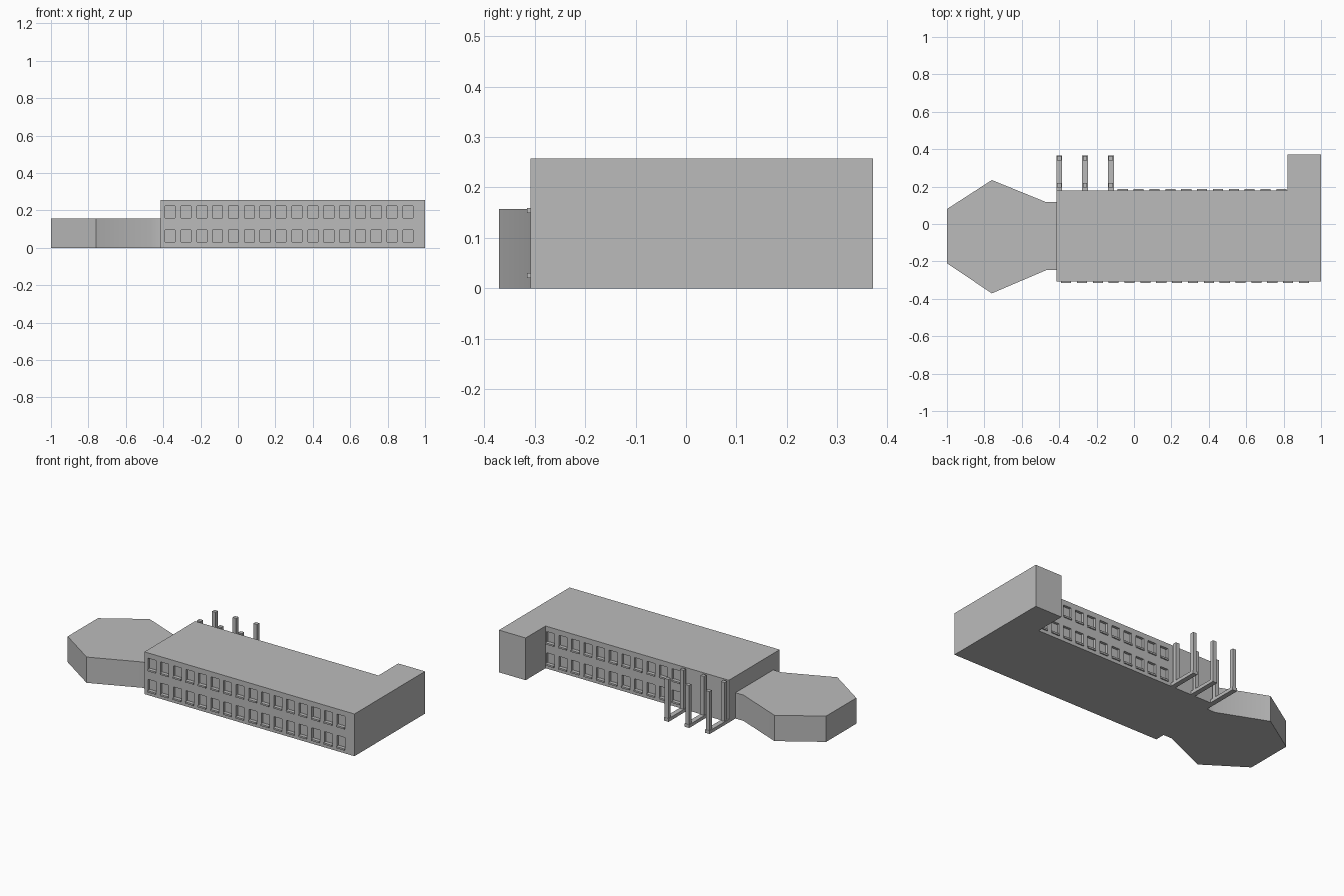
import bpy
import bmesh
import math

cube = bpy.data.objects.get("Cube")
if cube:
    bpy.data.objects.remove(cube, do_unlink=True)

grey = bpy.data.materials.new("plain grey")
grey.use_nodes = True
colour = (0.5, 0.5, 0.5, 1)
grey.diffuse_color = colour
grey.node_tree.nodes["Principled BSDF"].inputs["Base Color"].default_value = colour


def finish(name, bm):
    bmesh.ops.recalc_face_normals(bm, faces=bm.faces)
    mesh = bpy.data.meshes.new(name)
    bm.to_mesh(mesh)
    bm.free()
    mesh.materials.append(grey)
    obj = bpy.data.objects.new(name, mesh)
    bpy.context.collection.objects.link(obj)
    return obj


def prism(name, outline, height):
    """Extrude a floor plan upward from the ground."""
    bm = bmesh.new()
    base = bm.faces.new([bm.verts.new((x, y, 0)) for x, y in outline])
    top = bmesh.ops.extrude_face_region(bm, geom=[base])["geom"]
    verts = [v for v in top if isinstance(v, bmesh.types.BMVert)]
    bmesh.ops.translate(bm, vec=(0, 0, height), verts=verts)
    return finish(name, bm)


def boxes(name, bounds):
    """One object holding a box for each (x, y, z) trio of ranges."""
    bm = bmesh.new()
    for ranges in bounds:
        verts = bmesh.ops.create_cube(bm, size=1)["verts"]
        for v in verts:
            v.co = [lo + (hi - lo) * (c + 0.5) for c, (lo, hi) in zip(v.co, ranges)]
    return finish(name, bm)


FRONT, REAR, HEIGHT = -0.308, 0.18, 0.257
WEST, WING = -0.415, 0.82

# Main block with its rear wing
block = prism("main_block", [(WEST, FRONT), (1, FRONT), (1, 0.371), (WING, 0.371),
                             (WING, REAR), (WEST, REAR)], HEIGHT)

# Low polygonal hall with a short connector
hall = prism("low_hall", [(-1, -0.21), (-0.76, -0.371), (-0.47, -0.247), (WEST, -0.247),
                          (WEST, 0.117), (-0.47, 0.117), (-0.76, 0.235), (-1, 0.08)], 0.157)
bpy.context.view_layer.objects.active = hall
hall.select_set(True)
bpy.ops.object.shade_smooth_by_angle(angle=math.radians(30))
hall.select_set(False)

# Window recesses and projecting sills in two rows on both long walls
PITCH, HALF, DEPTH, LIP = 0.0848, 0.027, 0.015, 0.007
front_xs = [-0.363 + PITCH * i for i in range(16)]
rear_xs = [0.788 - PITCH * i for i in range(11)]
recesses, sills = [], []
for wall, out, centres in ((FRONT, -1, front_xs), (REAR, 1, rear_xs)):
    inner, outer = wall - out * DEPTH, wall + out * LIP
    for x in centres:
        span = (x - HALF, x + HALF)
        for z in (0.03, 0.159):
            recesses.append((span, sorted((inner, wall + out * 0.02)), (z, z + 0.066)))
            sills.append((span, sorted((inner, outer)), (z - 0.01, z)))

cutter = boxes("window_cutter", recesses)
cutter.hide_render = True
cutter.hide_viewport = True
cut = block.modifiers.new("windows", "BOOLEAN")
cut.operation = "DIFFERENCE"
cut.solver = "EXACT"
cut.object = cutter
boxes("window_sills", sills)

# Rear frames: two posts standing on a ground beam
for i, x in enumerate((-0.4, -0.262, -0.123)):
    boxes(f"rear_frame_{i + 1}", [
        ((x - 0.015, x + 0.015), (REAR, 0.365), (0, 0.02)),
        ((x - 0.012, x + 0.012), (0.34, 0.363), (0.02, HEIGHT)),
        ((x - 0.012, x + 0.012), (0.195, 0.218), (0.02, HEIGHT)),
    ])
